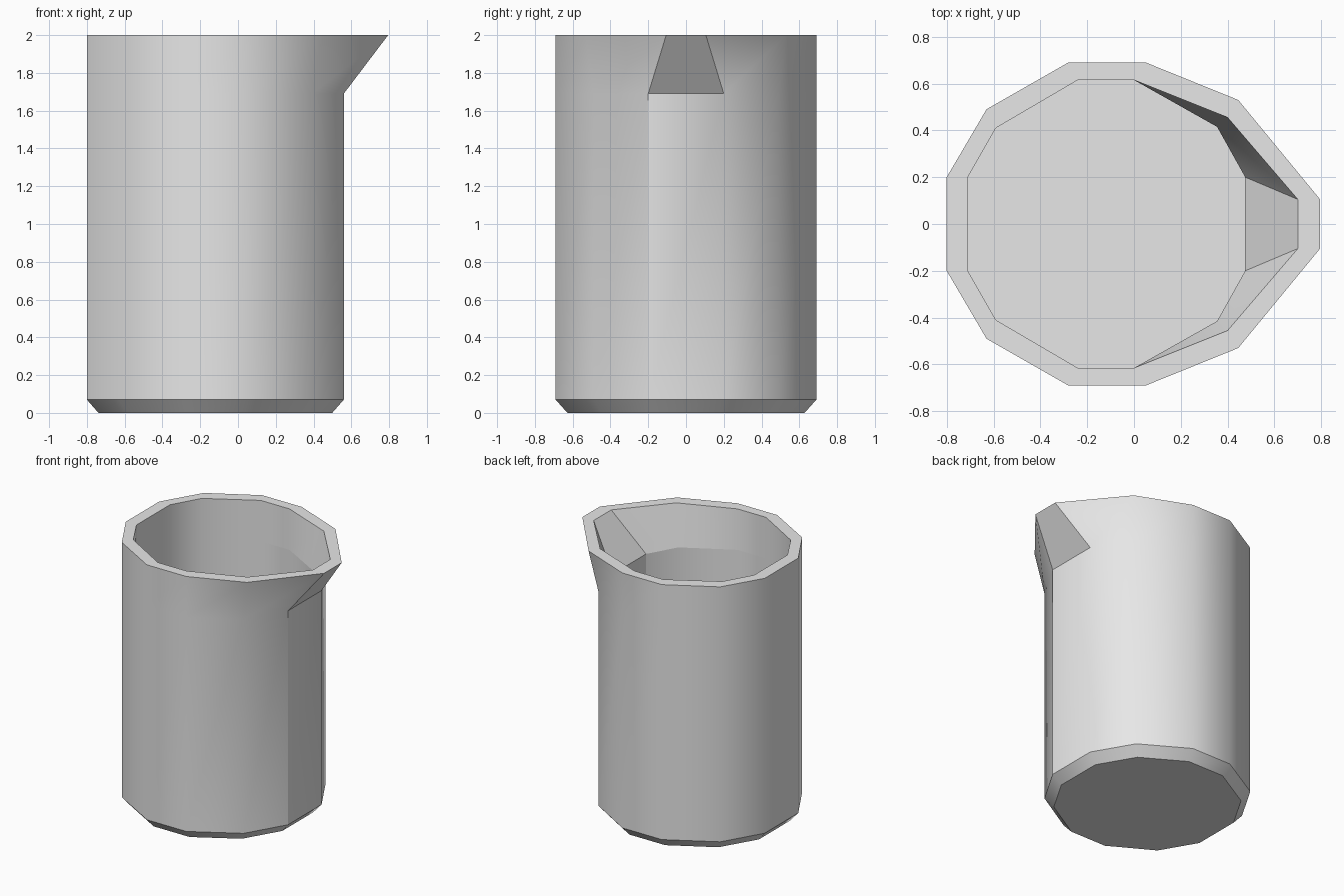
import bpy
import bmesh
import math

cube = bpy.data.objects.get("Cube")
if cube:
    bpy.data.objects.remove(cube, do_unlink=True)

# Single grey material
grey = bpy.data.materials.new("light_grey")
grey.use_nodes = True
colour = (0.8, 0.8, 0.8, 1)
grey.diffuse_color = colour
grey.node_tree.nodes["Principled BSDF"].inputs["Base Color"].default_value = colour

CENTRE_X = -0.12
SPOUT_Z, TOP_Z, FOOT_Z = 1.69, 2.0, 0.07

# Half outlines, from the spout side (+x) round to the back (-x)
outer_back = [(0.05, 0.69), (-0.28, 0.69), (-0.63, 0.49), (-0.8, 0.2)]
inner_back = [(0.0, 0.615), (-0.24, 0.615), (-0.59, 0.41), (-0.71, 0.2)]
body = [(0.56, 0.2), (0.39, 0.49)] + outer_back
rim = [(0.795, 0.105), (0.445, 0.53)] + outer_back
bore = [(0.475, 0.2), (0.355, 0.415)] + inner_back
mouth = [(0.7, 0.105), (0.4, 0.455)] + inner_back
foot = [(CENTRE_X + (x - CENTRE_X) * 0.91, y * 0.91) for x, y in body]

bm = bmesh.new()


def ring(half, z):
    """Mirror a half outline in y and place it at a height."""
    outline = half + [(x, -y) for x, y in reversed(half)]
    return [bm.verts.new((x, y, z)) for x, y in outline]


# Walls from the foot up, over the rim and down the inside
rings = [
    ring(foot, 0), ring(body, FOOT_Z), ring(body, SPOUT_Z), ring(rim, TOP_Z),
    ring(mouth, TOP_Z), ring(bore, SPOUT_Z), ring(bore, FOOT_Z),
]
for low, high in zip(rings, rings[1:]):
    for i in range(len(low)):
        j = (i + 1) % len(low)
        bm.faces.new((low[i], low[j], high[j], high[i]))
bm.faces.new(list(reversed(rings[0])))
bm.faces.new(rings[-1])
bmesh.ops.recalc_face_normals(bm, faces=bm.faces)

mesh = bpy.data.meshes.new("pitcher_body")
bm.to_mesh(mesh)
bm.free()
mesh.materials.append(grey)
pitcher = bpy.data.objects.new("pitcher_body", mesh)
bpy.context.collection.objects.link(pitcher)

# Smooth round walls with crisp rim, foot and spout
bpy.ops.object.select_all(action='DESELECT')
pitcher.select_set(True)
bpy.context.view_layer.objects.active = pitcher
bpy.ops.object.shade_smooth_by_angle(angle=math.radians(32))

# Crisp upright seams, and a crisp line inside below the spout
for edge in mesh.edges:
    a, b = (mesh.vertices[i].co for i in edge.vertices)
    seam = abs(a.y + 0.2) < 0.01 and (a.xy - b.xy).length < 0.01
    inside = all(abs(p.z - SPOUT_Z) < 0.01 and
                 any(abs(p.x - x) + abs(abs(p.y) - y) < 0.01 for x, y in bore)
                 for p in (a, b))
    if seam or inside:
        edge.use_edge_sharp = True
